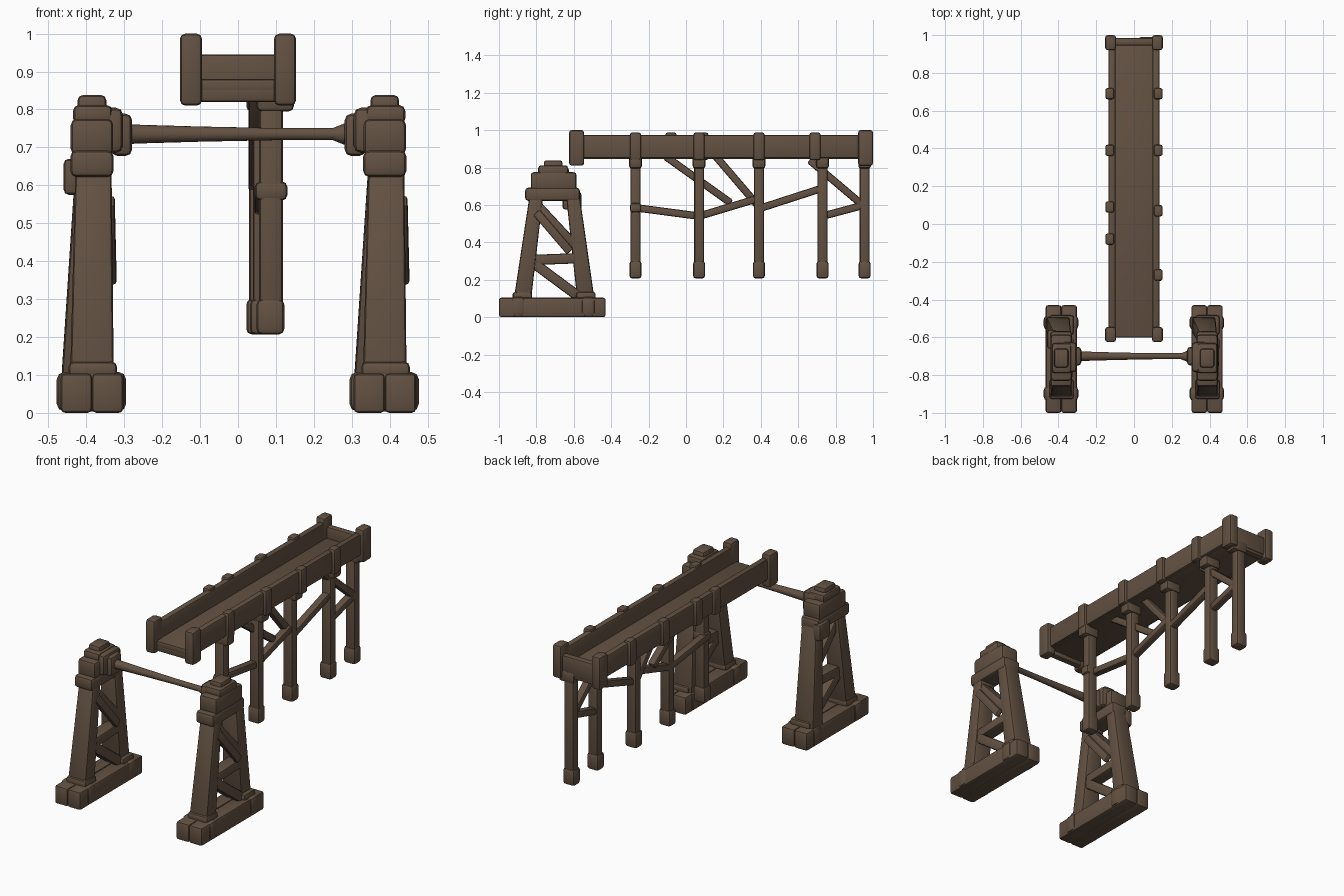
import bpy, bmesh, math
from mathutils import Vector

if "Cube" in bpy.data.objects:
    bpy.data.objects.remove(bpy.data.objects["Cube"])

wood = bpy.data.materials.new("dark brown wood")
wood.diffuse_color = (0.125, 0.083, 0.055, 1)
wood.use_nodes = True
wood.node_tree.nodes["Principled BSDF"].inputs["Base Color"].default_value = wood.diffuse_color


def finish(name, bm):
    bmesh.ops.recalc_face_normals(bm, faces=bm.faces[:])
    me = bpy.data.meshes.new(name)
    bm.to_mesh(me)
    bm.free()
    me.materials.append(wood)
    ob = bpy.data.objects.new(name, me)
    bpy.context.collection.objects.link(ob)
    return ob


def beam(name, p0, p1, s0, s1=None, bevel=0.01):
    """Tapered, bevelled timber from p0 to p1; s = (size across x, size across the other way)."""
    s1 = s1 or s0
    p0, p1 = Vector(p0), Vector(p1)
    d = (p1 - p0).normalized()
    ref = Vector((1, 0, 0)) if abs(d.x) < 0.9 else Vector((0, 1, 0))
    u = (ref - d * ref.dot(d)).normalized()
    v = d.cross(u)
    bm = bmesh.new()
    rings = []
    for p, s in ((p0, s0), (p1, s1)):
        rings.append([bm.verts.new(p + u * a * s[0] / 2 + v * b * s[1] / 2)
                      for a, b in ((-1, -1), (1, -1), (1, 1), (-1, 1))])
    a, b = rings
    bm.faces.new(a[::-1])
    bm.faces.new(b)
    for i in range(4):
        j = (i + 1) % 4
        bm.faces.new((a[i], a[j], b[j], b[i]))
    if bevel:
        bmesh.ops.bevel(bm, geom=bm.edges[:], offset=bevel, segments=2,
                        profile=0.5, affect='EDGES')
    return finish(name, bm)


def box(name, x, y, z, bevel=0.01):
    cx, cy = sum(x) / 2, sum(y) / 2
    return beam(name, (cx, cy, z[0]), (cx, cy, z[1]),
                (x[1] - x[0], y[1] - y[0]), bevel=bevel)


# Trough: floor, side walls, far end board
box("trough_floor", (-0.12, 0.12), (-0.60, 0.98), (0.845, 0.88), 0.006)
for s, side in ((-1, "left"), (1, "right")):
    box(f"trough_wall_{side}", sorted((s * 0.098, s * 0.135)), (-0.60, 0.98), (0.85, 0.974), 0.01)
    # end posts and side straps
    for y0, y1, end in ((-0.625, -0.545, "front"), (0.92, 1.0, "back")):
        box(f"trough_end_post_{end}_{side}", sorted((s * 0.095, s * 0.153)), (y0, y1),
            (0.81, 1.0), 0.014)
    for i, y in enumerate((-0.27, 0.07, 0.39, 0.69) if s > 0 else (-0.08, 0.09, 0.39, 0.69)):
        box(f"trough_strap_{side}_{i}", sorted((s * 0.105, s * 0.152)), (y - 0.03, y + 0.03),
            (0.84, 0.987), 0.012)
box("trough_end_board", (-0.12, 0.12), (0.945, 0.985), (0.835, 0.945), 0.01)
box("trough_front_sill", (-0.11, 0.11), (-0.60, -0.56), (0.82, 0.872), 0.01)
box("trough_back_sill", (-0.11, 0.11), (0.94, 0.98), (0.82, 0.872), 0.01)

# Support posts under the trough, with feet and caps
for i, (y, x) in enumerate(((-0.27, 0.087), (0.07, 0.07), (0.39, 0.06), (0.73, 0.065), (0.955, 0.06))):
    beam(f"support_post_{i}", (x, y, 0.22), (x, y, 0.86), (0.062, 0.054), bevel=0.013)
    box(f"support_foot_{i}", (x - 0.038, x + 0.035), (y - 0.032, y + 0.032), (0.207, 0.30), 0.014)
    box(f"support_cap_{i}", (x - 0.038, x + 0.06), (y - 0.034, y + 0.034), (0.795, 0.86), 0.013)
box("support_collar", (0.045, 0.13), (-0.30, -0.24), (0.56, 0.61), 0.014)

# Braces between the posts, given as (y, z) ends
for i, (a, b) in enumerate((((-0.27, 0.585), (0.07, 0.54)), ((0.07, 0.54), (0.37, 0.63)),
                            ((-0.11, 0.86), (0.24, 0.61)), ((0.15, 0.87), (0.39, 0.59)),
                            ((0.39, 0.58), (0.73, 0.69)), ((0.66, 0.84), (0.955, 0.59)),
                            ((0.73, 0.54), (0.955, 0.60)))):
    x = 0.065 if i not in (2, 3) else 0.05
    beam(f"support_brace_{i}", (x, *a), (x, *b), (0.044, 0.04), bevel=0.01)

# Two axle towers
for c, inward, side in ((-0.385, 1, "left"), (0.387, -1, "right")):
    # base sleeper with thick end bands
    for k, dx in enumerate((-0.041, 0.041)):
        box(f"tower_base_{side}_{k}", (c + dx - 0.0415, c + dx + 0.0415), (-1.0, -0.43),
            (0.0, 0.104), 0.012)
    for k, (y0, y1) in enumerate(((-0.935, -0.86), (-0.56, -0.485))):
        box(f"tower_base_band_{side}_{k}", (c - 0.093, c + 0.09), (y0, y1), (0.004, 0.108), 0.02)
    # legs: front one upright, back one leaning to the left at the foot
    beam(f"tower_front_leg_{side}", (c, -0.875, 0.09), (c + 0.004, -0.80, 0.65),
         (0.115, 0.092), (0.095, 0.072), 0.012)
    beam(f"tower_back_leg_{side}", (c - 0.018, -0.535, 0.09), (c + 0.004, -0.605, 0.65),
         (0.125, 0.092), (0.095, 0.072), 0.012)
    for k, y in enumerate((-0.875, -0.535)):
        box(f"tower_ankle_{side}_{k}", (c - 0.062, c + 0.066), (y - 0.052, y + 0.052),
            (0.09, 0.135), 0.014)
    # cross braces
    for k, (a, b) in enumerate((((-0.80, 0.60), (-0.595, 0.38)), ((-0.84, 0.305), (-0.58, 0.315)),
                                ((-0.83, 0.30), (-0.56, 0.10)))):
        beam(f"tower_brace_{side}_{k}", (c + 0.01, *a), (c + 0.01, *b), (0.075, 0.055), bevel=0.01)
    beam(f"tower_outer_brace_{side}", (c + 0.05, -0.62, 0.35), (c + 0.045, -0.80, 0.56),
         (0.03, 0.045), bevel=0.008)
    # stepped head
    box(f"tower_collar_{side}", (c - 0.057, c + 0.057), (-0.86, -0.568), (0.622, 0.692), 0.016)
    box(f"tower_housing_{side}", (c - 0.056, c + 0.056), (-0.83, -0.585), (0.68, 0.775), 0.016)
    box(f"tower_upper_block_{side}", (c - 0.05, c + 0.054), (-0.79, -0.63), (0.76, 0.812), 0.016)
    box(f"tower_top_knob_{side}", (c - 0.038, c + 0.038), (-0.76, -0.66), (0.79, 0.838), 0.014)
    # axle bearing and hub on the inner face
    beam(f"axle_bearing_{side}", (c, -0.705, 0.745), (c + inward * 0.082, -0.705, 0.745),
         (0.16, 0.12), bevel=0.02)
    beam(f"axle_hub_{side}", (c + inward * 0.05, -0.70, 0.733), (c + inward * 0.106, -0.70, 0.733),
         (0.10, 0.112), bevel=0.018)
box("left_tower_bracket", (-0.46, -0.41), (-0.66, -0.56), (0.575, 0.67), 0.014)

# Axle: a turned rod, thicker at the left and flared at the right hub
bm = bmesh.new()
prev = None
n = 16
for x, r in ((-0.30, 0.028), (-0.27, 0.025), (-0.10, 0.02), (0.10, 0.016),
             (0.25, 0.016), (0.285, 0.03), (0.30, 0.03)):
    ring = [bm.verts.new((x, -0.70 + r * math.cos(t * math.tau / n),
                          0.735 + r * math.sin(t * math.tau / n))) for t in range(n)]
    if prev:
        for i in range(n):
            bm.faces.new((prev[i], prev[(i + 1) % n], ring[(i + 1) % n], ring[i]))
    else:
        bm.faces.new(ring)
    prev = ring
bm.faces.new(prev)
finish("axle", bm)

# Smooth shading with sharp edges kept
for ob in bpy.context.scene.objects:
    ob.select_set(True)
    bpy.context.view_layer.objects.active = ob
bpy.ops.object.shade_smooth_by_angle(angle=math.radians(40))
